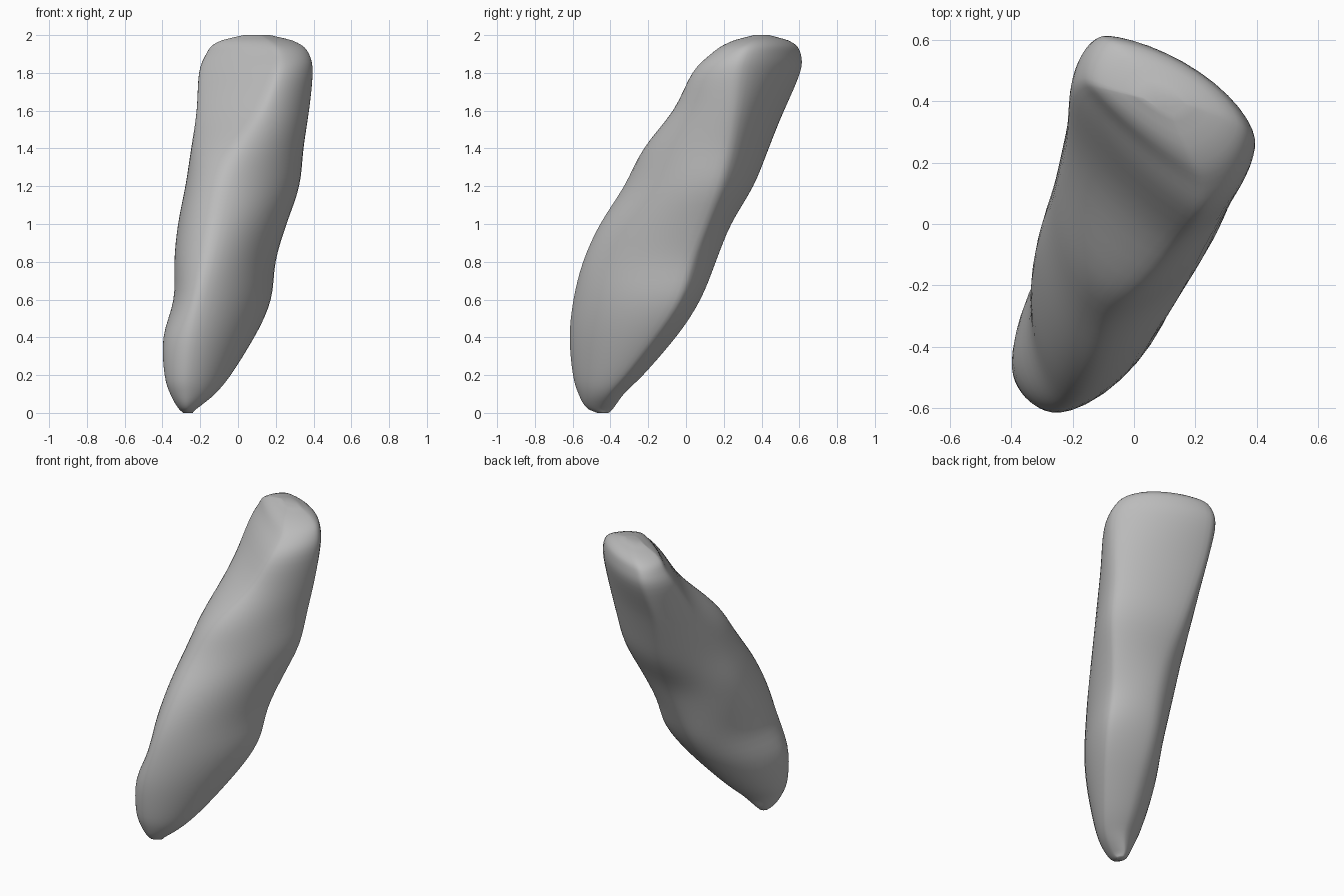
import bpy
import bmesh
from math import sin, cos, pi
from mathutils import Vector

cube = bpy.data.objects.get("Cube")
if cube:
    bpy.data.objects.remove(cube, do_unlink=True)

# Horizontal cross-sections of the stone, in hundredths:
# height, x min, x max, y min, y max, then where each extreme sits:
# x of front ridge, y of right ridge, x of back ridge, y of left side
SECTIONS = [
    (0, -29, -24, -47, -41, -27, -44, -26, -44),
    (3, -32, -21, -53, -38, -27, -45, -25, -46),
    (10, -36, -12, -57, -33, -27, -41, -21, -48),
    (20, -39, -4, -60, -23, -27, -33, -18, -48),
    (40, -40, 9, -62, -5, -25, -17, -12, -44),
    (60, -34, 18, -60, 8, -21, -4, -9, -32),
    (80, -34, 20, -55, 16, -16, 2, -6, -22),
    (100, -32, 26, -46, 24, -12, 10, -5, -10),
    (120, -28, 33, -33, 36, -8, 17, -7, 0),
    (140, -25, 35, -23, 44, 0, 22, -10, 12),
    (160, -22, 38, -7, 52, 13, 25, -12, 27),
    (180, -21, 40, 3, 61, 21, 27, -10, 42),
    (190, -17, 38, 13, 61, 22, 30, -8, 46),
    (196, -12, 32, 22, 57, 18, 34, -3, 45),
    (200, 3, 17, 36, 44, 12, 39, 8, 41),
]
STEPS = 12      # points per quarter of a ring
SUBSTEPS = 4    # rings between two sections


def blend(a, b, c, d, t):
    """Smooth interpolation from b to c."""
    return b + 0.5 * t * (c - a + t * (2*a - 5*b + 4*c - d + t * (3*(b - c) + d - a)))


def ring(section):
    """Rounded four-cornered outline through the extremes of a section."""
    z, x0, x1, y0, y1, front, right, back, left = [v / 100 for v in section]
    # The left front is rounded below and flattens towards the top
    flatten = 1.1 + 0.6 * min(max((z - 1.35) / 0.35, 0), 1)
    quarters = [
        ((x1, right), (back, y1), True, 1.3),
        ((back, y1), (x0, left), False, 1.1),
        ((x0, left), (front, y0), True, flatten),
        ((front, y0), (x1, right), False, 1.2),
    ]
    points = []
    for start, end, upright, power in quarters:
        for i in range(STEPS):
            angle = i / STEPS * pi / 2
            c, s = cos(angle) ** power, sin(angle) ** power
            u, v = (1 - c, s) if upright else (s, 1 - c)
            points.append(Vector((start[0] + (end[0] - start[0]) * u,
                                  start[1] + (end[1] - start[1]) * v, z)))
    return points


# Refine the sections into rings
rings = []
last = len(SECTIONS) - 1
for k in range(last):
    near = [SECTIONS[min(max(k + j, 0), last)] for j in (-1, 0, 1, 2)]
    for step in range(SUBSTEPS):
        rings.append(ring([blend(*vals, step / SUBSTEPS) for vals in zip(*near)]))
rings.append(ring(SECTIONS[-1]))

# Loft the rings into one closed body
bm = bmesh.new()
loops = [[bm.verts.new(p) for p in points] for points in rings]
for low, high in zip(loops, loops[1:]):
    for i in range(len(low)):
        j = (i + 1) % len(low)
        bm.faces.new((low[i], low[j], high[j], high[i]))
bm.faces.new(list(reversed(loops[0])))
bm.faces.new(loops[-1])

# Soften the surface slightly
inner = [v for loop in loops[4:-4] for v in loop]
for _ in range(4):
    bmesh.ops.smooth_vert(bm, verts=inner, factor=0.5,
                          use_axis_x=True, use_axis_y=True, use_axis_z=False)
bmesh.ops.recalc_face_normals(bm, faces=bm.faces)
mesh = bpy.data.meshes.new("stone")
bm.to_mesh(mesh)
bm.free()
for poly in mesh.polygons:
    poly.use_smooth = True
stone = bpy.data.objects.new("stone", mesh)
bpy.context.collection.objects.link(stone)

# Plain grey stone
grey = bpy.data.materials.new("stone grey")
grey.use_nodes = True
colour = (0.5, 0.5, 0.5, 1)
grey.diffuse_color = colour
grey.node_tree.nodes["Principled BSDF"].inputs["Base Color"].default_value = colour
mesh.materials.append(grey)
